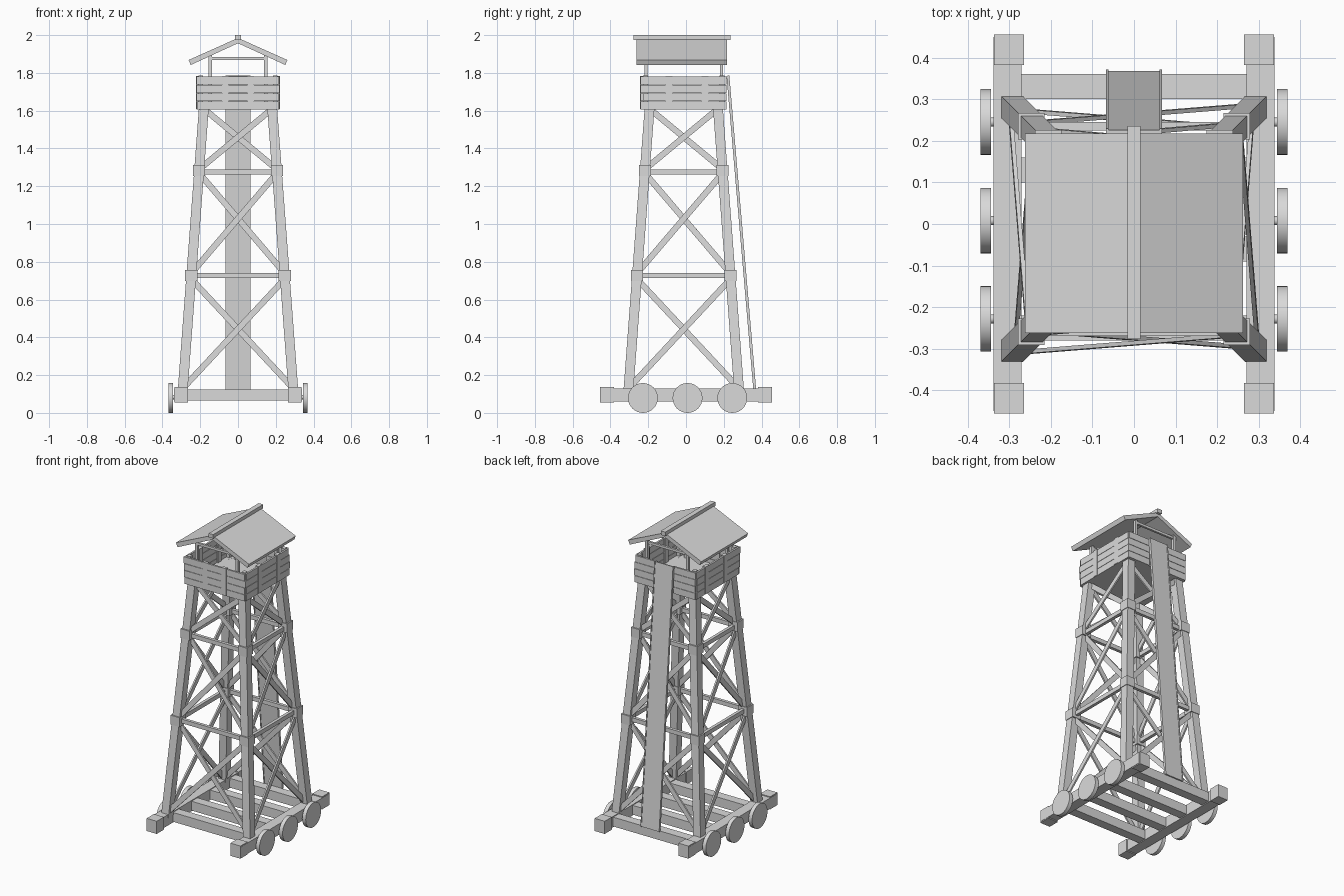
import bpy, bmesh, random
from mathutils import Vector, Matrix

random.seed(4)
cube = bpy.data.objects.get("Cube")
if cube:
    bpy.data.objects.remove(cube, do_unlink=True)

mat = bpy.data.materials.new("plain grey")
mat.use_nodes = True
GREY = (0.7, 0.7, 0.7, 1)
mat.diffuse_color = GREY
mat.node_tree.nodes["Principled BSDF"].inputs["Base Color"].default_value = GREY

CY = -0.012            # tower centre in y
FOOT, TOP = 0.11, 1.61  # leg bottom and top heights
SIDES = (-1, 1)


def finish(name, bm):
    bmesh.ops.recalc_face_normals(bm, faces=bm.faces)
    mesh = bpy.data.meshes.new(name)
    bm.to_mesh(mesh)
    bm.free()
    mesh.materials.append(mat)
    obj = bpy.data.objects.new(name, mesh)
    bpy.context.collection.objects.link(obj)
    return obj


def box(name, x, y, z):
    """Box from (min, max) pairs."""
    bm = bmesh.new()
    bmesh.ops.create_cube(bm, size=1)
    for v in bm.verts:
        v.co = [(r[0] + r[1]) / 2 + c * (r[1] - r[0]) for c, r in zip(v.co, (x, y, z))]
    return finish(name, bm)


def beam(name, a, b, width, depth, normal):
    """Bar from a to b; depth runs along the normal."""
    a, b = Vector(a), Vector(b)
    along = (b - a).normalized()
    side = along.cross(Vector(normal)).normalized()
    out = side.cross(along)
    bm = bmesh.new()
    bmesh.ops.create_cube(bm, size=1)
    for v in bm.verts:
        c = v.co.copy()
        v.co = (a + b) / 2 + along * c.z * (b - a).length + side * c.x * width + out * c.y * depth
    return finish(name, bm)


def disc(name, x0, x1, y, z, radius, sides):
    bm = bmesh.new()
    bmesh.ops.create_cone(bm, cap_ends=True, segments=sides, radius1=radius,
                          radius2=radius, depth=abs(x1 - x0))
    bm.transform(Matrix.Translation(((x0 + x1) / 2, y, z)) @ Matrix.Rotation(1.5708, 4, "Y"))
    for f in bm.faces:
        f.smooth = len(f.verts) == 4
    for e in bm.edges:
        e.smooth = all(len(f.verts) == 4 for f in e.link_faces)
    return finish(name, bm)


def spread(z):
    """Distance of the leg centres from the tower axis."""
    return 0.292 - 0.11 * (z - 0.13) / 1.47


# Base rails with end caps
for s in SIDES:
    box("base_rail", sorted((s * 0.27, s * 0.338)), (-0.45, 0.45), (0.06, 0.13))
    for e in SIDES:
        box("rail_cap", sorted((s * 0.264, s * 0.336)), sorted((e * 0.382, e * 0.455)), (0.054, 0.136))
    # Wheels and axle stubs
    for y in (-0.228, 0.008, 0.245):
        disc("wheel", s * 0.344, s * 0.369, y, 0.079, 0.079, 32)
        disc("axle_stub", s * 0.3, s * 0.35, y, 0.083, 0.011, 12)

# Cross beams between the rails
for y in (0.33, 0.13, -0.06, -0.25):
    box("base_cross_beam", (-0.275, 0.275), (y - 0.03, y + 0.03), (0.065, 0.125))

# Tapering legs, collars and roof posts
for sx in SIDES:
    for sy in SIDES:
        leg = box("leg", (-0.026, 0.026), (-0.026, 0.026), (FOOT, TOP))
        for v in leg.data.vertices:
            h = spread(v.co.z)
            v.co.x += sx * h
            v.co.y += sy * h + CY
        for z in (0.727, 1.283):
            x, y = sx * spread(z), sy * spread(z) + CY
            box("leg_collar", (x - 0.032, x + 0.032), (y - 0.032, y + 0.032), (z - 0.03, z + 0.03))
        x, y = sx * 0.146, sy * 0.2 + CY
        box("roof_post", (x - 0.009, x + 0.009), (y - 0.009, y + 0.009), (1.61, 1.9))

# Bracing on all four faces
for turn in range(4):
    rot = Matrix.Rotation(turn * 1.570796, 3, "Z")
    normal = rot @ Vector((0, -1, 0))

    def on_face(s, z, lift=0):
        return rot @ Vector((s * spread(z), -spread(z) - lift, z)) + Vector((0, CY, 0))

    for z in (0.727, 1.275):
        beam("girt", on_face(-1, z), on_face(1, z), 0.027, 0.02, normal)
    for low, high in ((0.13, 0.71), (0.74, 1.27), (1.29, 1.61)):
        for s in SIDES:
            lift = s * 0.006
            beam("diagonal_brace", on_face(-s, low, lift), on_face(s, high, lift), 0.032, 0.01, normal)

# Lookout floor
box("platform_floor", (-0.212, 0.212), (CY - 0.218, CY + 0.218), (1.606, 1.622))

# Plank walls with slightly ragged ends; the back is open at the ladder
ROWS, PLANK = 4, 0.044
for i in range(ROWS):
    z = (1.606 + i * PLANK, 1.606 + (i + 1) * PLANK - 0.002)

    def ragged():
        return 0.216 + random.uniform(-0.003, 0.006)

    box("front_plank", (-ragged(), ragged()), (CY - 0.228, CY - 0.216), z)
    for s in SIDES:
        box("side_plank", sorted((s * 0.208, s * 0.22)), (CY - ragged(), CY + ragged()), z)
        box("back_plank", sorted((s * 0.06, s * ragged())), (CY + 0.214, CY + 0.226), z)

# Wall battens and corner posts
for s in SIDES:
    for e in SIDES:
        box("corner_post", sorted((s * 0.185, s * 0.21)),
            sorted((CY + e * 0.19, CY + e * 0.216)), (1.61, 1.785))
    box("front_batten", sorted((s * 0.05, s * 0.085)), (CY - 0.231, CY - 0.212), (1.608, 1.784))
    for y in (-0.09, 0.1):
        box("side_batten", sorted((s * 0.2, s * 0.223)), (y - 0.018, y + 0.018), (1.608, 1.784))

# Boarded ladder leaning on the back
low, high = Vector((0, 0.364, 0.122)), Vector((0, 0.222, 1.785))
beam("ladder_board", low, high, 0.122, 0.008, (0, 1, 0))
for s in SIDES:
    off = Vector((s * 0.064, 0, 0))
    beam("ladder_rail", low + off, high + off, 0.006, 0.015, (0, 1, 0))

# Gable roof slabs
for s in SIDES:
    bm = bmesh.new()
    profile = [(0, 1.985), (0.262, 1.868), (0.25, 1.842), (0, 1.957)]
    face = bm.faces.new([bm.verts.new((s * x, -0.262, z)) for x, z in profile])
    grown = bmesh.ops.extrude_face_region(bm, geom=[face])["geom"]
    bmesh.ops.translate(bm, vec=(0, 0.48, 0),
                        verts=[g for g in grown if isinstance(g, bmesh.types.BMVert)])
    finish("roof_slab", bm)

# Ridge beam and tie beams
box("ridge_beam", (-0.016, 0.016), (-0.277, 0.235), (1.974, 2.0))
for e in SIDES:
    y = e * 0.2 + CY
    box("roof_tie", (-0.146, 0.146), (y - 0.007, y + 0.007), (1.868, 1.884))
